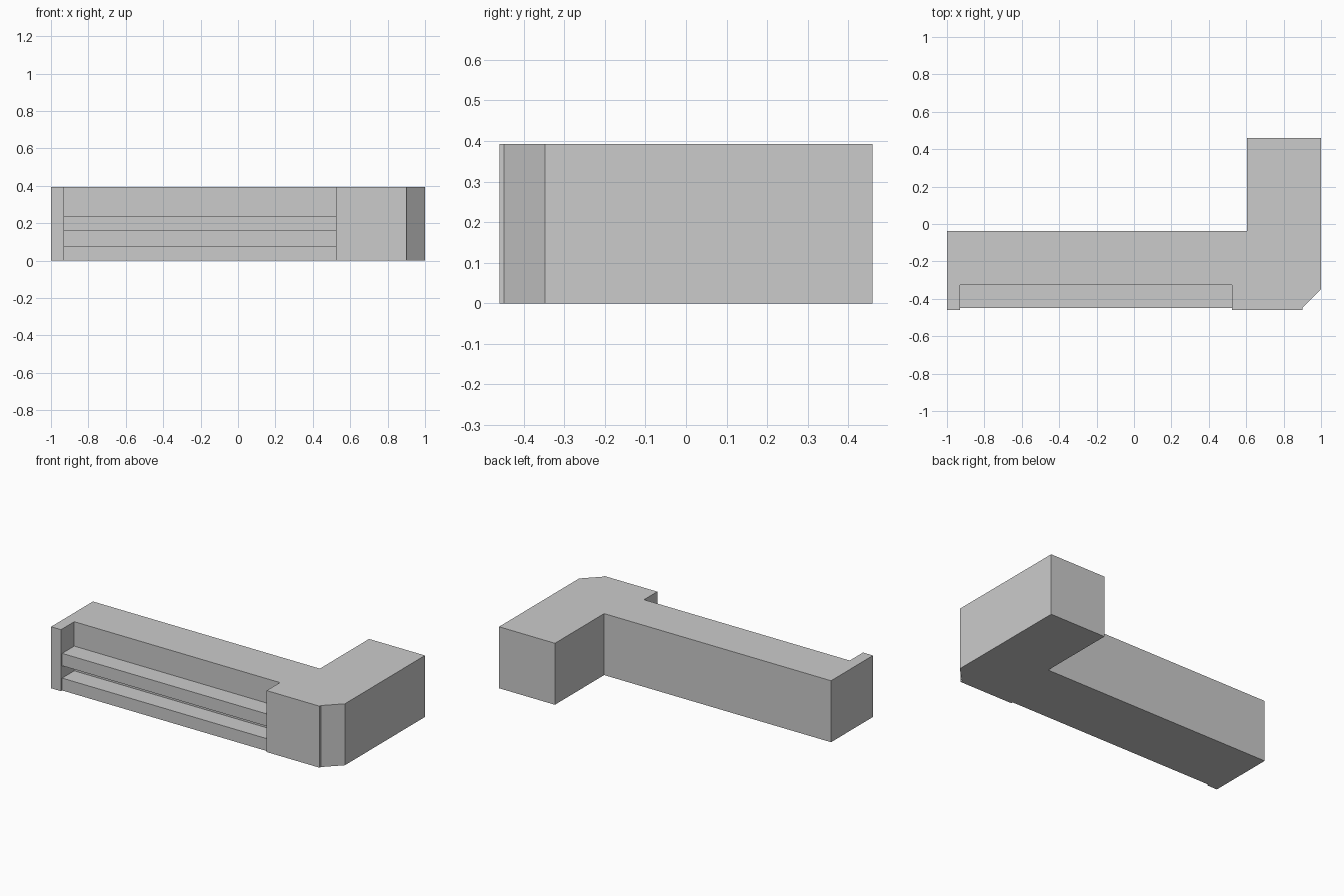
import bpy
import bmesh

if "Cube" in bpy.data.objects:
    bpy.data.objects.remove(bpy.data.objects["Cube"])

HEIGHT = 0.393


def prism(name, outline, z0, z1):
    """Extrude a closed XY outline (counter-clockwise) from z0 to z1."""
    bm = bmesh.new()
    base = bm.faces.new([bm.verts.new((x, y, z0)) for x, y in outline])
    top = bmesh.ops.extrude_face_region(bm, geom=[base], use_keep_orig=True)
    verts = [v for v in top["geom"] if isinstance(v, bmesh.types.BMVert)]
    bmesh.ops.translate(bm, verts=verts, vec=(0, 0, z1 - z0))
    bmesh.ops.recalc_face_normals(bm, faces=bm.faces)
    mesh = bpy.data.meshes.new(name)
    bm.to_mesh(mesh)
    bm.free()
    obj = bpy.data.objects.new(name, mesh)
    bpy.context.collection.objects.link(obj)
    return obj


FRONT, SHELF_FRONT, RECESS = -0.46, -0.448, -0.326
LEFT, RIGHT = -0.93, 0.525

# L-shaped counter: front recess, chamfered corner, thin lip beside the chamfer
prism("counter_body", [
    (-1, FRONT), (LEFT, FRONT), (LEFT, RECESS), (RIGHT, RECESS),
    (RIGHT, FRONT), (0.9, FRONT), (0.9, SHELF_FRONT), (1, -0.348),
    (1, 0.46), (0.605, 0.46), (0.605, -0.037), (-1, -0.037),
], 0, HEIGHT)

# Two thick shelves inside the recess
for name, z in (("lower_shelf", 0.0), ("upper_shelf", 0.158)):
    prism(name, [(LEFT, SHELF_FRONT), (RIGHT, SHELF_FRONT),
                 (RIGHT, RECESS), (LEFT, RECESS)], z, z + 0.079)
